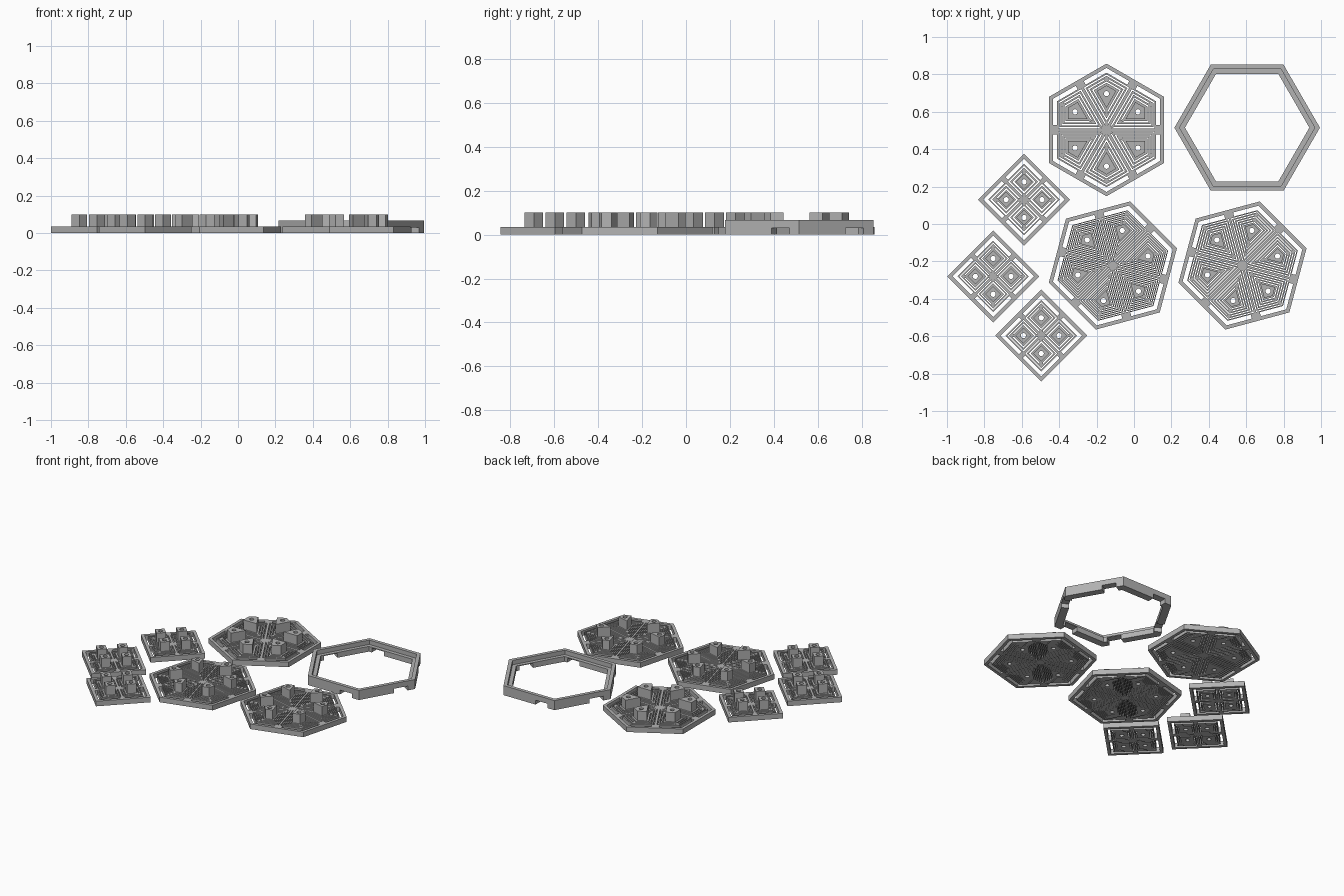
import bpy
from math import sin, cos, tan, pi, radians
from mathutils import Vector

if "Cube" in bpy.data.objects:
    bpy.data.objects.remove(bpy.data.objects["Cube"])

grey = bpy.data.materials.new("plain_grey")
grey.diffuse_color = (0.45, 0.45, 0.45, 1)
grey.use_nodes = True
grey.node_tree.nodes["Principled BSDF"].inputs["Base Color"].default_value = grey.diffuse_color

PLATE_H, POST_TOP, RING_H = 0.035, 0.10, 0.066


def unit(a):
    return Vector((cos(a), sin(a)))


def extrude(name, loops, centre, rot, z0, z1):
    """Fill nested 2D loops (inner ones become holes) and extrude from z0 to z1."""
    cu = bpy.data.curves.new(name, 'CURVE')
    cu.dimensions, cu.fill_mode = '2D', 'BOTH'
    cu.extrude = (z1 - z0) / 2
    for pts in loops:
        sp = cu.splines.new('POLY')
        sp.points.add(len(pts) - 1)
        for p, q in zip(sp.points, pts):
            p.co = (q[0], q[1], 0, 1)
        sp.use_cyclic_u = True
    tmp = bpy.data.objects.new(name + "_outline", cu)
    bpy.context.collection.objects.link(tmp)
    bpy.context.view_layer.update()
    dg = bpy.context.evaluated_depsgraph_get()
    mesh = bpy.data.meshes.new_from_object(tmp.evaluated_get(dg))
    bpy.data.objects.remove(tmp)
    mesh.materials.clear()
    mesh.materials.append(grey)
    mesh.shade_flat()
    ob = bpy.data.objects.new(name, mesh)
    ob.location = (centre[0], centre[1], (z0 + z1) / 2)
    ob.rotation_euler.z = rot
    bpy.context.collection.objects.link(ob)
    return ob


def ngon(n, apothem):
    return [unit((2 * k + 1) * pi / n) * apothem / cos(pi / n) for k in range(n)]


def edge_point(n, k, apothem, s):
    """Point on edge k at signed distance s from the edge's middle."""
    a = 2 * pi * k / n
    return unit(a) * apothem + unit(a + pi / 2) * s


def chevron(n, k, outer, inner, s0, s1):
    """Strip that wraps the corner between edges k and k + 1."""
    return [edge_point(n, k, outer, s0), ngon(n, outer)[k], edge_point(n, k + 1, outer, s1),
            edge_point(n, k + 1, inner, s1), ngon(n, inner)[k], edge_point(n, k, inner, s0)]


def kite(n, k, dist, r):
    """Kite with inradius r, on the axis through corner k."""
    ax, h = (2 * k + 1) * pi / n, pi / n
    c = unit(ax) * dist
    return [c - unit(ax) * r / sin(h),
            c + (unit(ax - h) + unit(ax - h - pi / 2)) * r,
            c + unit(ax) * r / cos(h),
            c + (unit(ax + h) + unit(ax + h + pi / 2)) * r]


def kite_slot(n, k, dist, r_out, r_in, start, gap):
    """Nearly closed kite-shaped slot with a bridge left at corner 'start'."""
    def path(r):
        p = kite(n, k, dist, r)
        p = p[start:] + p[:start]
        a = p[0] + (p[1] - p[0]).normalized() * gap
        b = p[0] + (p[3] - p[0]).normalized() * gap
        return [a, p[1], p[2], p[3], b]
    return path(r_out) + path(r_in)[::-1]


def flexure_plate(name, n, centre, rot, apothem, frame, body, bridge,
                  wall, pitch, slot, post, hole):
    rot = radians(rot)
    dist = body / (sin(pi / n) + cos(pi / n))
    inradius = dist * sin(pi / n)
    loops, posts = [ngon(n, apothem)], []
    for k in range(n):
        # slot between the frame and the body
        loops.append(chevron(n, k, apothem - frame, body, bridge, -bridge))
        # nested spring slots, bridged at alternate ends
        r, i = inradius - wall, 0
        while r - slot > post + 0.003:
            loops.append(kite_slot(n, k, dist, r, r - slot, 2 * (i % 2), 0.012))
            r, i = r - pitch, i + 1
        # bored post
        c = unit((2 * k + 1) * pi / n) * dist
        bore = [c + unit(2 * pi * j / 20) * hole for j in range(20)]
        loops.append(bore)
        posts.append((kite(n, k, dist, post), bore))
    extrude(name, loops, centre, rot, 0, PLATE_H)
    for k, p in enumerate(posts):
        extrude(f"{name}_post_{k + 1}", p, centre, rot, PLATE_H, POST_TOP)


# hexagonal spring plates
HEX = dict(n=6, apothem=0.307, frame=0.02, body=0.265, bridge=0.025, hole=0.014)
flexure_plate("coarse_hex_plate", centre=(-0.147, 0.503), rot=0,
              wall=0.008, pitch=0.016, slot=0.007, post=0.038, **HEX)
flexure_plate("fine_hex_plate_left", centre=(-0.113, -0.222), rot=45,
              wall=0.005, pitch=0.010, slot=0.004, post=0.030, **HEX)
flexure_plate("fine_hex_plate_right", centre=(0.58, -0.222), rot=45,
              wall=0.006, pitch=0.012, slot=0.005, post=0.030, **HEX)

# square spring plates
SQ = dict(n=4, rot=45, apothem=0.174, frame=0.02, body=0.135, bridge=0.014,
          wall=0.007, post=0.030, hole=0.014)
flexure_plate("square_plate_back", centre=(-0.588, 0.13), pitch=0.016, slot=0.008, **SQ)
flexure_plate("square_plate_middle", centre=(-0.753, -0.28), pitch=0.013, slot=0.006, **SQ)
flexure_plate("square_plate_front", centre=(-0.496, -0.597), pitch=0.014, slot=0.006, **SQ)

# hexagonal holder: notched lower lip and a wider seat above it
HOLDER, TURN = (0.605, 0.515), radians(30)
for k in range(6):
    extrude(f"holder_lip_{k + 1}", [chevron(6, k, 0.337, 0.288, 0.144, 0.050)],
            HOLDER, TURN, 0, 0.03)
extrude("holder_lip_top", [ngon(6, 0.337), ngon(6, 0.288)], HOLDER, TURN, 0.03, 0.036)
extrude("holder_rim", [ngon(6, 0.337), ngon(6, 0.313)], HOLDER, TURN, 0.036, RING_H)
